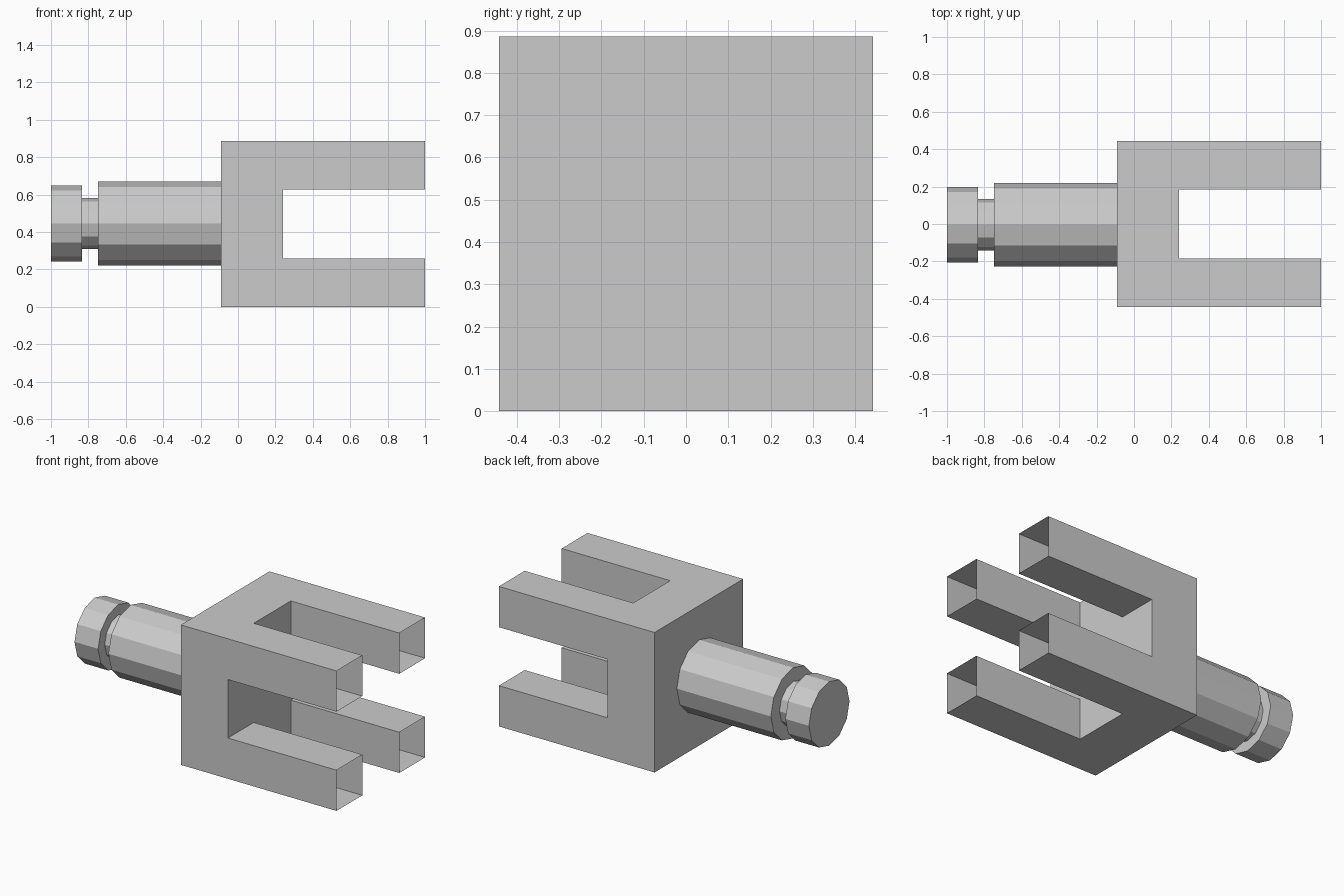
import bpy, bmesh, math
from mathutils import Matrix, Vector

if "Cube" in bpy.data.objects:
    bpy.data.objects.remove(bpy.data.objects["Cube"])

GREY = (0.6, 0.6, 0.6, 1)
metal = bpy.data.materials.new("grey_metal")
metal.use_nodes = True
metal.diffuse_color = GREY
metal.node_tree.nodes["Principled BSDF"].inputs["Base Color"].default_value = GREY

HALF = 0.443      # half width of the square block
SLOT = 0.185      # half width of the crossed slots
MID_Z = HALF      # height of the long axis
BACK, FLOOR, TIP = -0.09, 0.24, 1.0


def finish(name, bm):
    mesh = bpy.data.meshes.new(name)
    bm.to_mesh(mesh)
    bm.free()
    mesh.materials.append(metal)
    obj = bpy.data.objects.new(name, mesh)
    bpy.context.collection.objects.link(obj)
    return obj


def box(name, low, high, open_ends=False):
    low, high = Vector(low), Vector(high)
    bm = bmesh.new()
    size = Matrix.Diagonal((high - low).to_4d())
    bmesh.ops.create_cube(bm, size=1, matrix=Matrix.Translation((low + high) / 2) @ size)
    if open_ends:
        ends = [f for f in bm.faces if abs(f.normal.x) > 0.9]
        bmesh.ops.delete(bm, geom=ends, context="FACES_ONLY")
    return finish(name, bm)


# Square block behind the fork
box("fork_block", (BACK, -HALF, 0), (FLOOR, HALF, 2 * HALF))

# Four hollow prongs, open at the tips
for side, y in (("right", -HALF), ("left", SLOT)):
    for level, z in (("lower", 0), ("upper", MID_Z + SLOT)):
        width = HALF - SLOT
        box(f"{level}_{side}_prong", (FLOOR, y, z), (TIP, y + width, z + width), True)

# Twelve-sided stepped shaft, turned around the x axis
profile = [(-1, 0), (-1, 0.203), (-0.835, 0.203), (-0.835, 0.137),
           (-0.748, 0.137), (-0.748, 0.224), (BACK, 0.224)]
bm = bmesh.new()
verts = [bm.verts.new((x, 0, r)) for x, r in profile]
edges = [bm.edges.new(pair) for pair in zip(verts, verts[1:])]
bmesh.ops.spin(bm, geom=verts + edges, cent=(0, 0, 0), axis=(1, 0, 0),
               angle=math.tau, steps=12, use_duplicate=False)
bmesh.ops.remove_doubles(bm, verts=bm.verts, dist=0.0001)
bmesh.ops.recalc_face_normals(bm, faces=bm.faces)
# Open shells can come out inverted, so make the end cap face outwards
if min(bm.faces, key=lambda f: f.calc_center_median().x).normal.x > 0:
    bmesh.ops.reverse_faces(bm, faces=bm.faces)
bmesh.ops.translate(bm, verts=bm.verts, vec=(0, -0.004, MID_Z + 0.002))
finish("stepped_shaft", bm)
